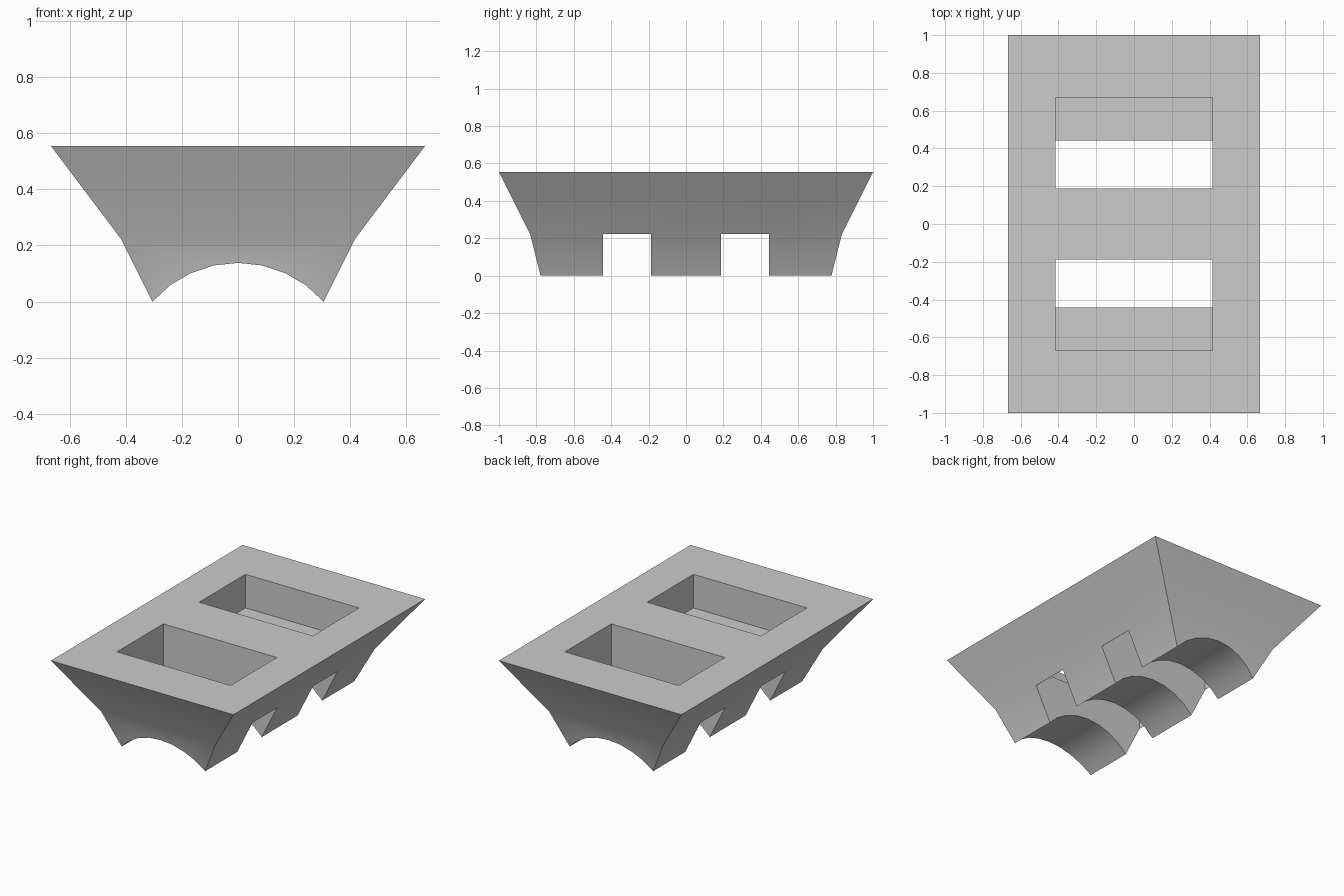
import bpy
import bmesh
import math

cube = bpy.data.objects.get("Cube")
if cube:
    bpy.data.objects.remove(cube, do_unlink=True)

# Key heights and half sizes
TOP, WAIST, FLOOR = 0.555, 0.222, 0.333
ARCH_HALF, ARCH_RISE, ARCH_STEPS = 0.305, 0.138, 8

grey = bpy.data.materials.new("plain grey")
grey.use_nodes = True
colour = (0.6, 0.6, 0.6, 1)
grey.diffuse_color = colour
grey.node_tree.nodes["Principled BSDF"].inputs["Base Color"].default_value = colour


def loft(name, start, end):
    """Solid between two matching outlines."""
    bm = bmesh.new()
    a = [bm.verts.new(p) for p in start]
    b = [bm.verts.new(p) for p in end]
    bm.faces.new(a)
    bm.faces.new(b[::-1])
    n = len(a)
    for i in range(n):
        j = (i + 1) % n
        bm.faces.new((a[i], b[i], b[j], a[j]))
    bmesh.ops.recalc_face_normals(bm, faces=bm.faces)
    mesh = bpy.data.meshes.new(name)
    bm.to_mesh(mesh)
    bm.free()
    mesh.materials.append(grey)
    obj = bpy.data.objects.new(name, mesh)
    bpy.context.collection.objects.link(obj)
    return obj


def tapered(name, outline, y_low, y_high):
    """Outline in x and z, with end faces that lean outward with height."""
    z_low = min(z for x, z in outline)
    z_high = max(z for x, z in outline)

    def end(side):
        return [(x, side * (y_low + (y_high - y_low) * (z - z_low) / (z_high - z_low)), z)
                for x, z in outline]
    return loft(name, end(-1), end(1))


def cut(target, name, outline, half_width):
    """Subtract a y-z outline swept across x."""
    cutter = loft(name, [(-half_width, y, z) for y, z in outline],
                  [(half_width, y, z) for y, z in outline])
    cutter.hide_render = True
    mod = target.modifiers.new(name, 'BOOLEAN')
    mod.operation = 'DIFFERENCE'
    mod.solver = 'EXACT'
    mod.object = cutter
    bpy.context.view_layer.objects.active = target
    bpy.ops.object.modifier_apply(modifier=mod.name)
    bpy.data.objects.remove(cutter, do_unlink=True)


# Flared upper tray
tray = tapered("tray", [(-0.416, WAIST), (0.416, WAIST), (0.667, TOP), (-0.667, TOP)],
               0.833, 1.0)

# Arched base under the tray
radius = (ARCH_HALF ** 2 + ARCH_RISE ** 2) / (2 * ARCH_RISE)
spread = math.asin(ARCH_HALF / radius)
arch = []
for i in range(ARCH_STEPS + 1):
    t = spread * (2 * i / ARCH_STEPS - 1)
    arch.append((radius * math.sin(t), radius * math.cos(t) - radius + ARCH_RISE))
base = tapered("arched_base", arch + [(0.416, WAIST), (-0.416, WAIST)], 0.778, 0.833)

for s in (-1, 1):
    # Stepped pocket: a shelf at the outer end, open through at the inner end
    cut(tray, "pocket_cutter", [(s * y, z) for y, z in (
        (0.187, 0.1), (0.443, 0.1), (0.443, FLOOR), (0.67, FLOOR), (0.67, 1), (0.187, 1))], 0.415)
    # Gap between neighbouring arches
    cut(base, "gap_cutter", [(s * y, z) for y, z in (
        (0.187, -1), (0.443, -1), (0.443, 1), (0.187, 1))], 1)

# Join both halves and remove the hidden seam
mod = tray.modifiers.new("join", 'BOOLEAN')
mod.operation = 'UNION'
mod.solver = 'EXACT'
mod.object = base
bpy.context.view_layer.objects.active = tray
bpy.ops.object.modifier_apply(modifier=mod.name)
bpy.data.objects.remove(base, do_unlink=True)
tray.name = "arched_tray"

# Smooth arches, sharp edges elsewhere
for o in bpy.context.selected_objects:
    o.select_set(False)
tray.select_set(True)
bpy.ops.object.shade_smooth_by_angle(angle=math.radians(20))
